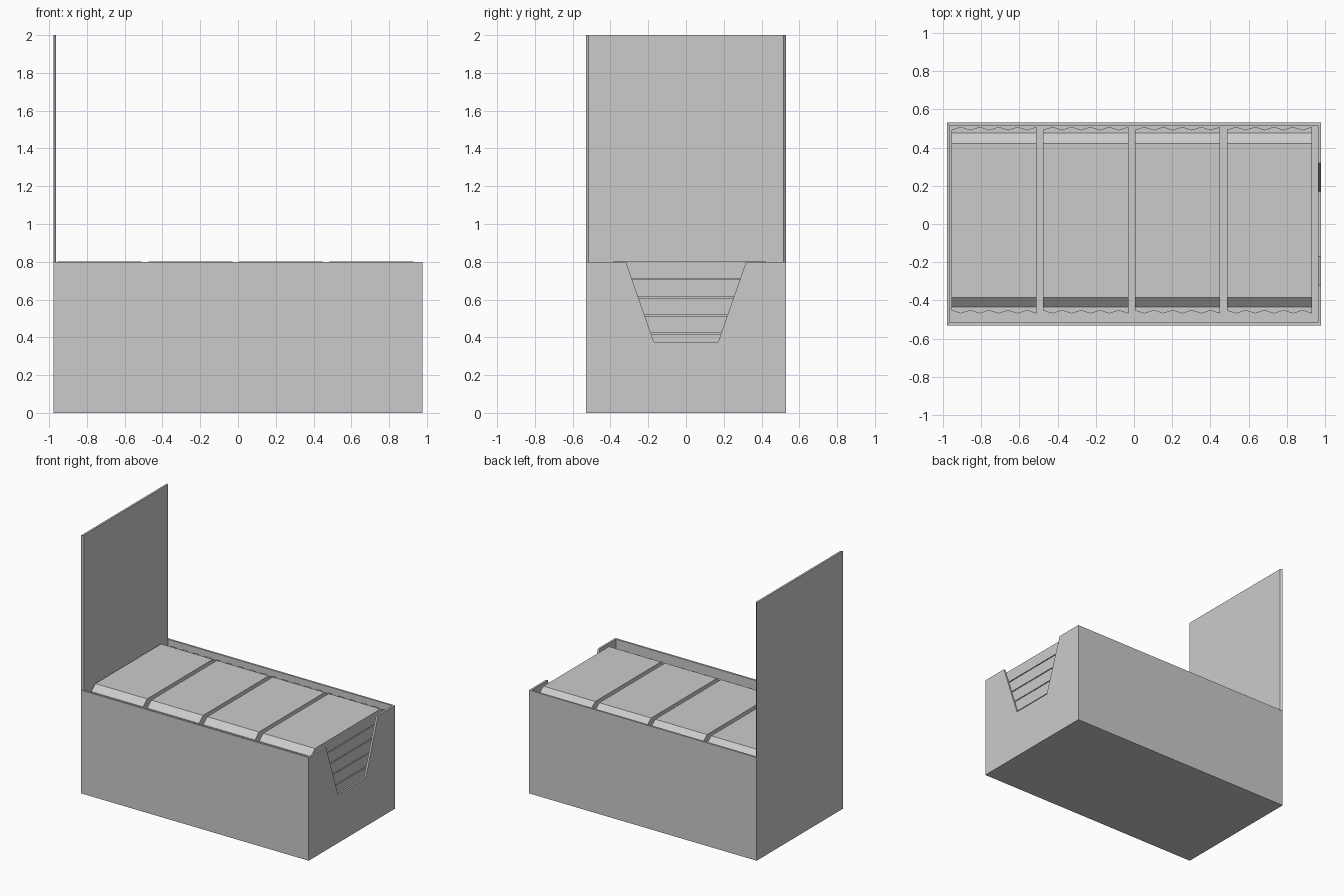
import bpy, bmesh

if "Cube" in bpy.data.objects:
    bpy.data.objects.remove(bpy.data.objects["Cube"])

X, Y, H, T = 0.978, 0.53, 0.80, 0.015   # carton half-length, half-width, height, board


def make_object(name, bm):
    bmesh.ops.recalc_face_normals(bm, faces=bm.faces)
    me = bpy.data.meshes.new(name)
    bm.to_mesh(me)
    bm.free()
    ob = bpy.data.objects.new(name, me)
    bpy.context.collection.objects.link(ob)
    return ob


def loft(name, outer, inner):
    """Solid between two matching 3D outlines."""
    bm = bmesh.new()
    a = [bm.verts.new(p) for p in outer]
    b = [bm.verts.new(p) for p in inner]
    n = len(a)
    bm.faces.new(a)
    bm.faces.new(b[::-1])
    for i in range(n):
        j = (i + 1) % n
        bm.faces.new((a[i], b[i], b[j], a[j]))
    return make_object(name, bm)


def mitre(v, half):
    """Pull only the corner edges inward by the board thickness."""
    if abs(abs(v) - half) < 1e-6:
        return v - T if v > 0 else v + T
    return v


def end_wall(name, side, prof):
    loft(name, [(side * X, y, z) for y, z in prof],
         [(side * (X - T), mitre(y, Y), z) for y, z in prof])


def side_wall(name, side):
    prof = [(-X, 0), (X, 0), (X, H), (-X, H)]
    loft(name, [(x, side * Y, z) for x, z in prof],
         [(mitre(x, X), side * (Y - T), z) for x, z in prof])


# Carton: mitred walls, tall backing panel, notched dispensing end, floor
side_wall("front_wall", -1)
side_wall("back_wall", 1)
end_wall("tall_backing_panel", -1, [(-Y, 0), (Y, 0), (Y, 2.0), (-Y, 2.0)])
end_wall("notched_end_wall", 1,
         [(-Y, 0), (Y, 0), (Y, H), (0.318, H), (0.17, 0.375),
          (-0.17, 0.375), (-0.318, H), (-Y, H)])
base = [(-X + T, -Y + T), (X - T, -Y + T), (X - T, Y - T), (-X + T, Y - T)]
loft("carton_floor", [(x, y, 0) for x, y in base], [(x, y, T) for x, y in base])

# Wrapped packet: chamfered body with flat zigzag seal fins at both ends
W, PH, TEETH = 0.445, 0.090, 9


def packet_mesh():
    bm = bmesh.new()
    h = PH / 2
    body = [(-0.455, 0.002), (-0.405, h), (0.40, h), (0.455, 0.002),
            (0.455, -0.002), (0.40, -h), (-0.405, -h), (-0.455, -0.002)]
    rings = [[bm.verts.new((x, y, z)) for y, z in body] for x in (-W / 2, W / 2)]
    bm.faces.new(rings[0])
    bm.faces.new(rings[1][::-1])
    for i in range(8):
        j = (i + 1) % 8
        bm.faces.new((rings[0][i], rings[1][i], rings[1][j], rings[0][j]))
    for s in (-1, 1):
        edge = [(-W / 2 + W * i / TEETH, s * (0.488 if i % 2 else 0.472))
                for i in range(TEETH + 1)]
        edge += [(W / 2, s * 0.45), (-W / 2, s * 0.45)]
        low = [bm.verts.new((x, y, -0.0015)) for x, y in edge]
        top = [bm.verts.new((x, y, 0.0015)) for x, y in edge]
        bm.faces.new(low)
        bm.faces.new(top[::-1])
        for i in range(len(edge)):
            j = (i + 1) % len(edge)
            bm.faces.new((low[i], top[i], top[j], low[j]))
    return make_object("packet", bm)


# Stack of packets: four columns, eight layers sharing one mesh
first = packet_mesh()
for col in range(4):
    for layer in range(8):
        ob = first
        if col or layer:
            ob = bpy.data.objects.new("packet", first.data)
            bpy.context.collection.objects.link(ob)
        ob.name = f"packet_{col}_{layer}"
        ob.location = (-0.7325 + 0.48 * col, 0.02, 0.757 - 0.0965 * layer)
